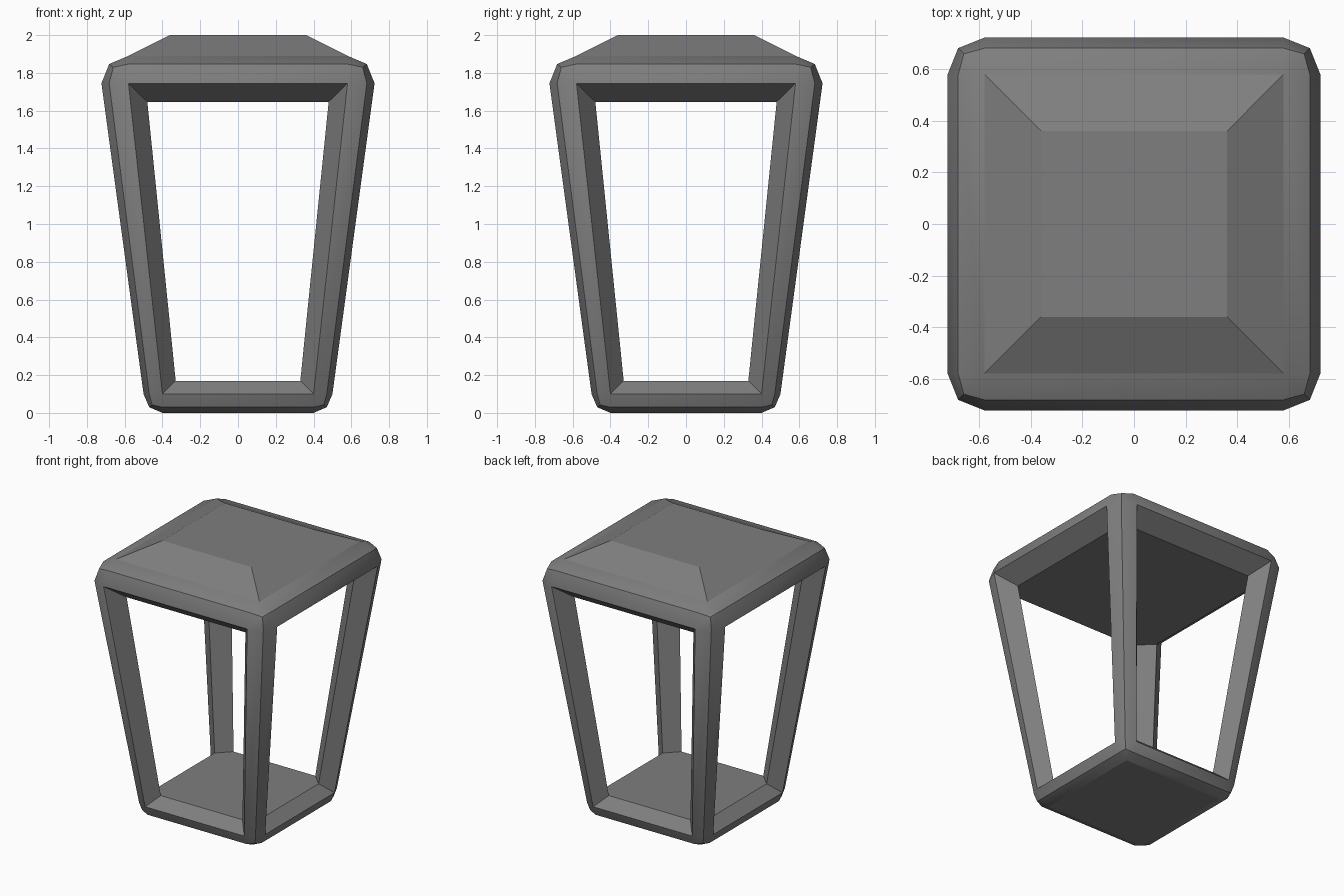
import bpy, bmesh, math
from mathutils import Matrix, Vector

if "Cube" in bpy.data.objects:
    bpy.data.objects.remove(bpy.data.objects["Cube"])

bm = bmesh.new()


def ring(a, b, m, z, zm):
    """Rounded square: three points per corner (b,a), (m,m), (a,b), four corners."""
    verts = []
    for k in range(4):
        rot = Matrix.Rotation(k * math.pi / 2, 3, 'Z')
        for p in ((b, a, z), (m, m, zm), (a, b, z)):
            verts.append(bm.verts.new(rot @ Vector(p)))
    return verts


def skin(lo, hi, keep=lambda i: True):
    for i in range(12):
        if keep(i):
            j = (i + 1) % 12
            bm.faces.new((lo[i], lo[j], hi[j], hi[i]))


# Rounded base, rounded head and sloping roof, from bottom to top
base0 = ring(0.40, 0.40, 0.40, 0.0, 0.0)
base1 = ring(0.40, 0.47, 0.455, 0.03, 0.043)
base2 = ring(0.40, 0.50, 0.47, 0.10, 0.10)
head0 = ring(0.58, 0.723, 0.682, 1.745, 1.745)
head1 = ring(0.58, 0.682, 0.66, 1.847, 1.83)
head2 = ring(0.58, 0.58, 0.58, 1.89, 1.89)
roof = ring(0.36, 0.36, 0.36, 2.0, 2.0)
for lo, hi in ((base0, base1), (base1, base2), (head0, head1), (head1, head2), (head2, roof)):
    skin(lo, hi)
bm.faces.new(base0[::3][::-1])
bm.faces.new(roof[::3])

# Outer faces of the corner posts, leaving the four sides open
skin(base2, head0, lambda i: i % 3 != 2)

# Inner floor and ceiling with cut corners
floor = ring(0.33, 0.42, 0.40, 0.17, 0.17)
ceiling = ring(0.48, 0.60, 0.56, 1.647, 1.647)
bm.faces.new([v for i, v in enumerate(floor) if i % 3 != 1])
bm.faces.new([v for i, v in enumerate(ceiling) if i % 3 != 1][::-1])

for k in range(4):
    i, j = 3 * k + 2, (3 * k + 3) % 12
    # Slanted reveal around each opening
    outer = (base2[i], base2[j], head0[j], head0[i])
    inner = (floor[i], floor[j], ceiling[j], ceiling[i])
    for n in range(4):
        q = (n + 1) % 4
        bm.faces.new((outer[n], outer[q], inner[q], inner[n]))
    # Inner face of each post
    bm.faces.new((floor[3 * k + 2], floor[3 * k], ceiling[3 * k], ceiling[3 * k + 2]))

# Collapse the square rings to four corners, drop loose points
bmesh.ops.remove_doubles(bm, verts=bm.verts, dist=0.0005)
bmesh.ops.delete(bm, geom=[v for v in bm.verts if not v.link_faces], context='VERTS')
bmesh.ops.recalc_face_normals(bm, faces=bm.faces)

mesh = bpy.data.meshes.new("lantern_frame")
bm.to_mesh(mesh)
bm.free()
frame = bpy.data.objects.new("lantern_frame", mesh)
bpy.context.collection.objects.link(frame)
bpy.context.view_layer.objects.active = frame
frame.select_set(True)
bpy.ops.object.shade_smooth_by_angle(angle=math.radians(30))

# Roof panels and underside stay flat, the rounded rims stay smooth
for face in mesh.polygons:
    heights = [mesh.vertices[v].co.z for v in face.vertices]
    if min(heights) > 1.88 or max(heights) < 0.001:
        face.use_smooth = False

# Dark metal
metal = bpy.data.materials.new("dark_metal")
metal.diffuse_color = (0.21, 0.21, 0.21, 1)
metal.use_nodes = True
metal.node_tree.nodes["Principled BSDF"].inputs["Base Color"].default_value = metal.diffuse_color
mesh.materials.append(metal)
